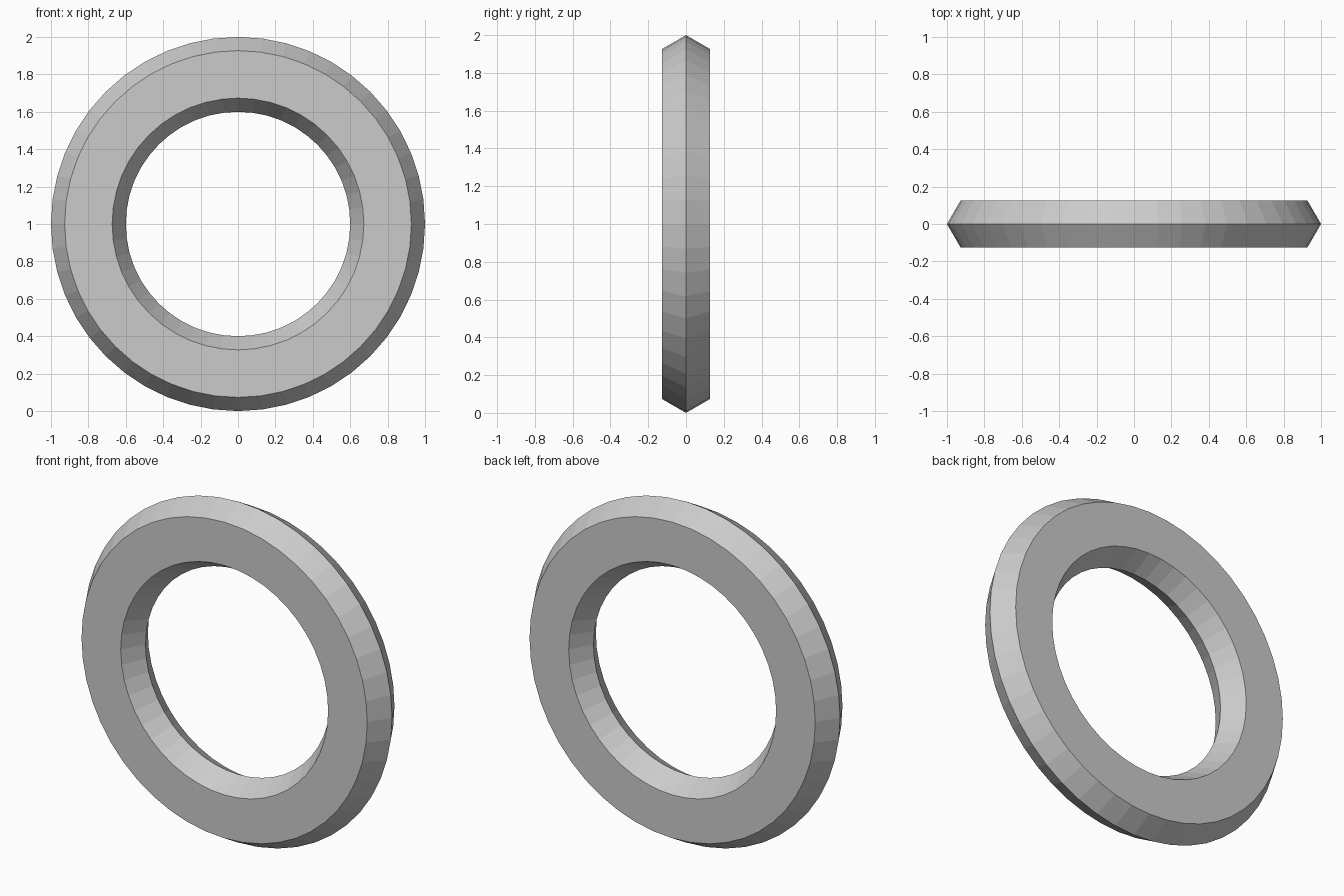
import bpy
import bmesh
from math import pi
from mathutils import Vector

if "Cube" in bpy.data.objects:
    bpy.data.objects.remove(bpy.data.objects["Cube"])

SEGMENTS = 48
# Six-sided cross-section: (radius, depth)
PROFILE = [(1.0, 0), (0.927, 0.126), (0.673, 0.126),
           (0.6, 0), (0.673, -0.126), (0.927, -0.126)]

# Ring: spin the closed profile about the y axis
bm = bmesh.new()
verts = [bm.verts.new((0, y, r)) for r, y in PROFILE]
edges = [bm.edges.new((verts[i], verts[(i + 1) % 6])) for i in range(6)]
bmesh.ops.spin(bm, geom=verts + edges, cent=Vector((0, 0, 0)), axis=Vector((0, 1, 0)),
               angle=2 * pi, steps=SEGMENTS, use_merge=True)
bmesh.ops.remove_doubles(bm, verts=bm.verts, dist=1e-4)
bmesh.ops.recalc_face_normals(bm, faces=bm.faces)

mesh = bpy.data.meshes.new("ring")
bm.to_mesh(mesh)
bm.free()
ring = bpy.data.objects.new("ring", mesh)
ring.location.z = 1.0
bpy.context.collection.objects.link(ring)
